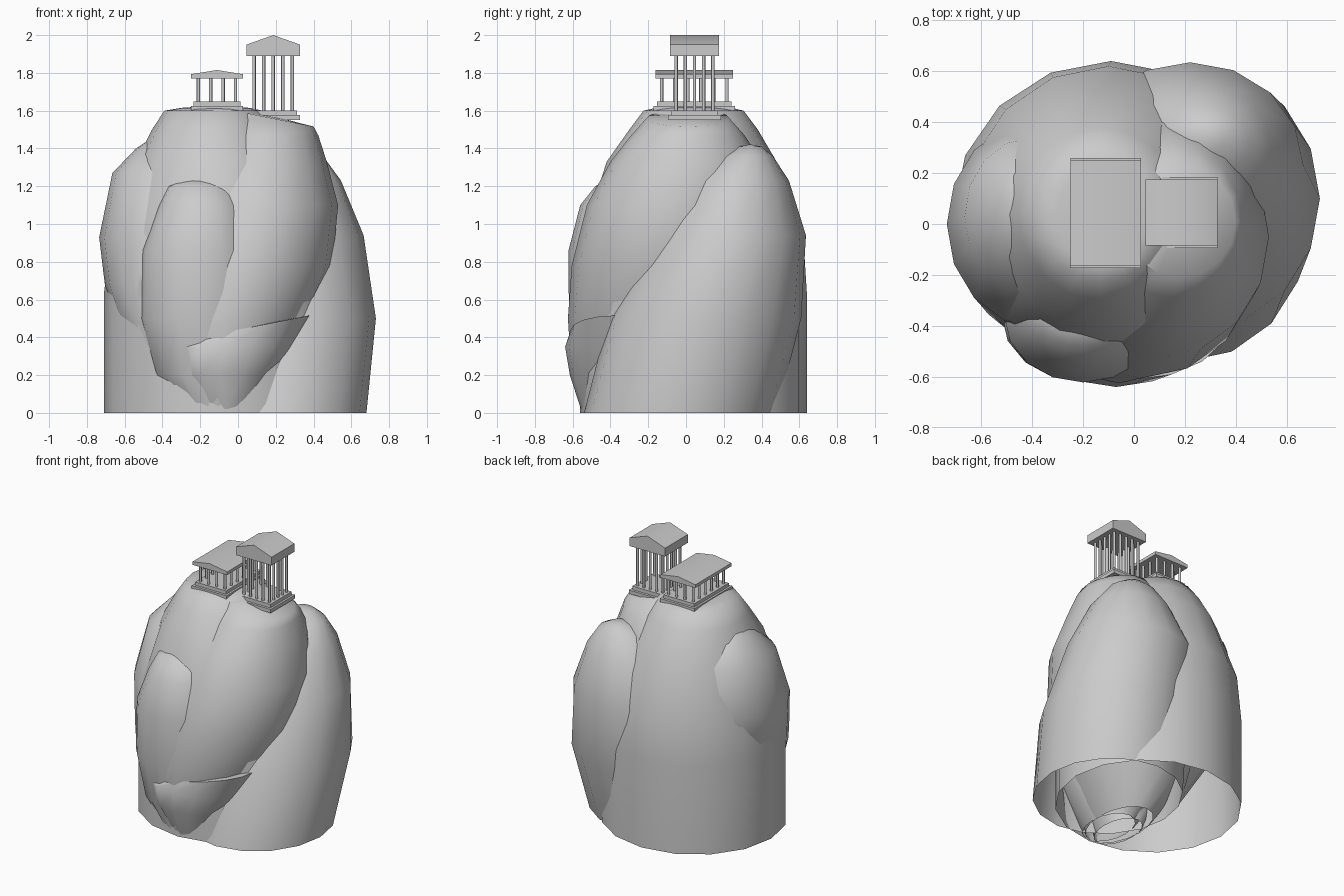
import bpy, math
from math import sin, cos, pi, radians

if "Cube" in bpy.data.objects:
    bpy.data.objects.remove(bpy.data.objects["Cube"])

SIDES = 16


def make(name, verts, faces, smooth=False):
    mesh = bpy.data.meshes.new(name)
    mesh.from_pydata(verts, [], faces)
    mesh.update()
    ob = bpy.data.objects.new(name, mesh)
    bpy.context.collection.objects.link(ob)
    if smooth:
        bpy.ops.object.select_all(action='DESELECT')
        ob.select_set(True)
        bpy.context.view_layer.objects.active = ob
        bpy.ops.object.shade_smooth_by_angle(angle=radians(55))
    return ob


def lobe(name, rings, tilt=0.0):
    """Boulder lofted from rings (z, cx, cy, rx, ry); open below, capped on top.
    tilt slopes the uppermost ring along x."""
    verts, faces = [], []
    for i, (z, cx, cy, rx, ry) in enumerate(rings):
        slope = tilt if i == len(rings) - 1 else 0
        for k in range(SIDES):
            a = 2 * pi * k / SIDES
            verts.append((cx + rx * cos(a), cy + ry * sin(a), z + slope * rx * cos(a)))
    for i in range(len(rings) - 1):
        for k in range(SIDES):
            n = (k + 1) % SIDES
            a, b = i * SIDES, (i + 1) * SIDES
            faces.append((a + k, a + n, b + n, b + k))
    top = (len(rings) - 1) * SIDES
    z, cx, cy = rings[-1][:3]
    verts.append((cx, cy, z + 0.012))
    for k in range(SIDES):
        faces.append((top + k, top + (k + 1) % SIDES, len(verts) - 1))
    return make(name, verts, faces, True)


def box(name, x0, x1, y0, y1, z0, z1):
    v = [(x, y, z) for z in (z0, z1) for x, y in ((x0, y0), (x1, y0), (x1, y1), (x0, y1))]
    f = [(3, 2, 1, 0), (4, 5, 6, 7)]
    f += [(k, (k + 1) % 4, 4 + (k + 1) % 4, 4 + k) for k in range(4)]
    return make(name, v, f)


def gable(name, x0, x1, y0, y1, z0, eave, peak):
    prof = [(x0, z0), (x1, z0), (x1, eave), ((x0 + x1) / 2, peak), (x0, eave)]
    v = [(x, y, z) for y in (y0, y1) for x, z in prof]
    f = [(0, 1, 2, 3, 4), (9, 8, 7, 6, 5)]
    f += [(k, k + 5, (k + 1) % 5 + 5, (k + 1) % 5) for k in range(5)]
    return make(name, v, f, True)


def temple(name, x0, x1, y0, y1, z0, step, z_col, eave, peak, nx, ny, r):
    # Two-step platform
    zf = z0 + 2 * step
    box(name + "_lower_step", x0, x1, y0 - .01, y1 + .01, z0, z0 + step)
    box(name + "_upper_step", x0 + .015, x1 - .015, y0 + .008, y1 - .008, z0 + step, zf)
    # Ring of columns
    ax, bx, ay, by = x0 + .04, x1 - .04, y0 + .033, y1 - .033
    verts, faces, n = [], [], 8
    for i in range(nx):
        for j in range(ny):
            if 0 < i < nx - 1 and 0 < j < ny - 1:
                continue
            cx, cy = ax + (bx - ax) * i / (nx - 1), ay + (by - ay) * j / (ny - 1)
            s = len(verts)
            for z in (zf, z_col):
                verts += [(cx + r * cos(2 * pi * k / n), cy + r * sin(2 * pi * k / n), z)
                          for k in range(n)]
            faces += [(s + k, s + (k + 1) % n, s + n + (k + 1) % n, s + n + k) for k in range(n)]
    make(name + "_columns", verts, faces, True)
    # Entablature and pitched roof
    gable(name + "_roof", x0, x1, y0, y1, z_col, eave, peak)


# Main rock
lobe("main_rock", [(0, -.09, .04, .62, .60), (.63, -.09, .04, .62, .60),
                   (.95, -.1, .04, .57, .58), (1.33, -.12, .03, .42, .45),
                   (1.5, -.13, .04, .325, .34), (1.6, -.13, .04, .26, .265),
                   (1.615, -.12, .04, .18, .2)])
# Leaning front right boulder
lobe("front_right_boulder", [(0, -.1, -.27, .17, .28), (.26, -.11, -.2, .37, .41),
                             (.5, -.06, -.15, .45, .475), (.78, .03, -.1, .47, .505),
                             (1.1, .1, -.05, .43, .475), (1.33, .12, 0, .35, .4),
                             (1.47, .15, .01, .275, .3), (1.56, .18, .01, .22, .22)], -.2)
# Back right boulder
lobe("back_right_boulder", [(0, .2, -.03, .48, .51), (.5, .26, .1, .47, .51),
                            (.94, .22, .23, .445, .405), (1.23, .27, .28, .275, .265),
                            (1.36, .28, .32, .17, .14), (1.41, .29, .34, .07, .06)])
# Front lump
lobe("front_lump", [(0, -.15, -.34, .12, .2), (.2, -.2, -.36, .25, .22),
                    (.5, -.2, -.36, .32, .26), (.86, -.2, -.36, .31, .262),
                    (1.1, -.19, -.36, .23, .2), (1.2, -.2, -.36, .17, .12),
                    (1.23, -.2, -.36, .1, .07)])
# Left lump
lobe("left_lump", [(.2, -.27, -.25, .22, .28), (.55, -.36, -.1, .3, .36),
                   (.68, -.37, -.03, .335, .4), (.93, -.37, .0, .365, .41),
                   (1.27, -.4, .03, .265, .31), (1.4, -.42, .05, .12, .17),
                   (1.44, -.44, .06, .04, .08)])
# Broken front ledge
lobe("front_ledge", [(0, -.07, -.34, .14, .21), (.2, -.09, -.35, .3, .265),
                     (.35, -.07, -.35, .37, .29), (.44, .0, -.37, .38, .24)], .2)

# Low wide temple and tall narrow temple
temple("low_temple", -.25, .027, -.162, .25, 1.6, .024, 1.77, 1.793, 1.815, 4, 6, .009)
temple("tall_temple", .045, .328, -.085, .175, 1.55, .026, 1.89, 1.95, 2.0, 5, 5, .009)
